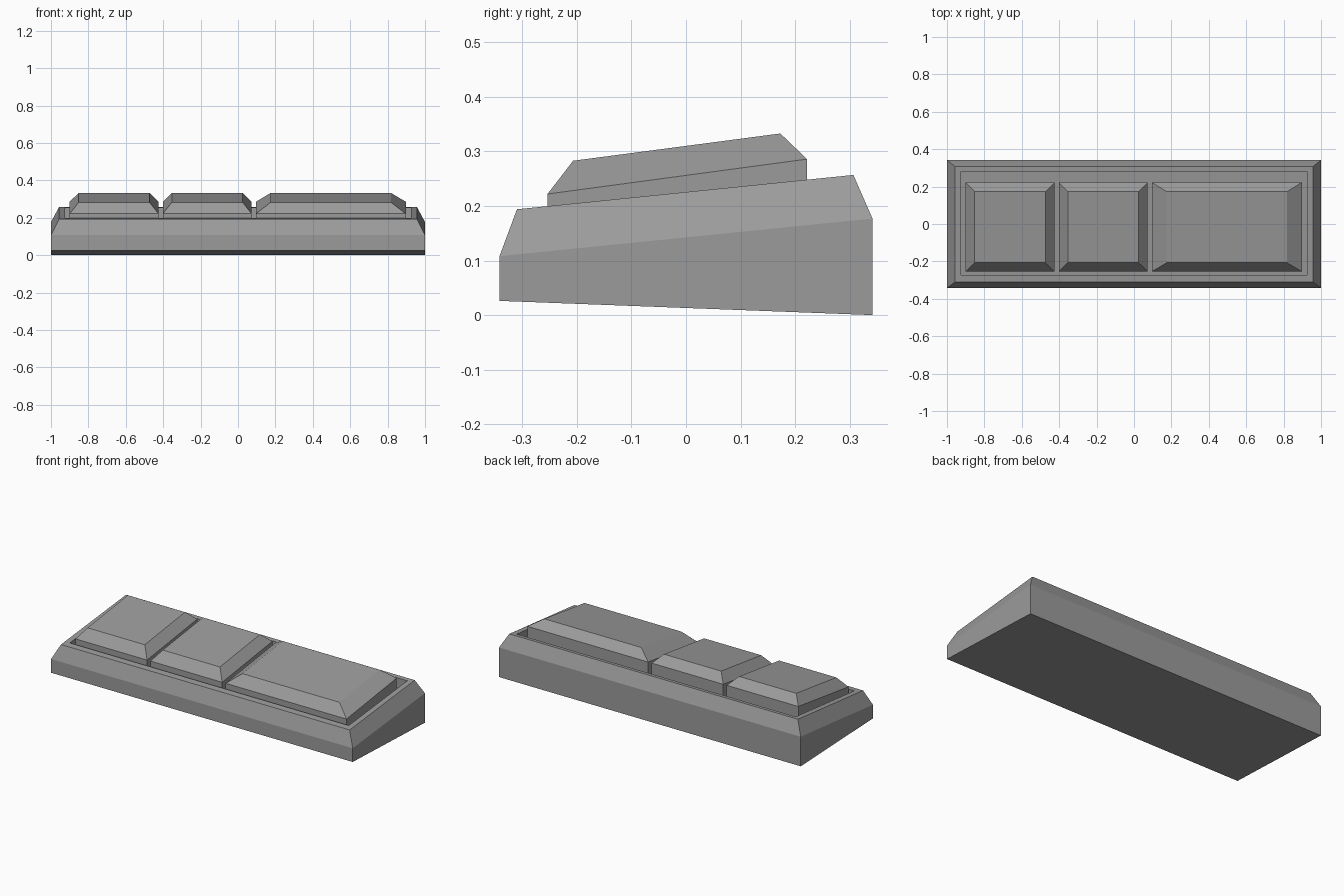
import bpy
import bmesh

old = bpy.data.objects.get("Cube")
if old:
    bpy.data.objects.remove(old, do_unlink=True)

# One flat grey for everything
grey = bpy.data.materials.new("plain grey")
grey.use_nodes = True
colour = (0.33, 0.33, 0.33, 1)
grey.diffuse_color = colour
grey.node_tree.nodes["Principled BSDF"].inputs["Base Color"].default_value = colour


def ring(x0, x1, y0, y1, z0, z1):
    """Rectangle sloping from z0 at the front to z1 at the back."""
    return [(x0, y0, z0), (x1, y0, z0), (x1, y1, z1), (x0, y1, z1)]


def loft(name, rings):
    """Join successive rectangles with walls and cap both ends."""
    bm = bmesh.new()
    loops = [[bm.verts.new(p) for p in r] for r in rings]
    for a, b in zip(loops, loops[1:]):
        for i in range(4):
            j = (i + 1) % 4
            bm.faces.new((a[i], a[j], b[j], b[i]))
    bm.faces.new(loops[0][::-1])
    bm.faces.new(loops[-1])
    mesh = bpy.data.meshes.new(name)
    bm.to_mesh(mesh)
    bm.free()
    mesh.materials.append(grey)
    obj = bpy.data.objects.new(name, mesh)
    bpy.context.collection.objects.link(obj)
    return obj


def deck(y):
    """Height of the sloping top of the base."""
    return 0.194 + (y + 0.31) * 0.102


# Base: sloped block, chamfered shoulders, sunken tray for the keys
depth = 0.06
front, back = -0.272, 0.282
loft("base", [
    ring(-1, 1, -0.342, 0.342, 0.026, 0),
    ring(-1, 1, -0.342, 0.342, 0.108, 0.177),
    ring(-0.957, 0.957, -0.31, 0.307, deck(-0.31), deck(0.307)),
    ring(-0.925, 0.925, front, back, deck(front), deck(back)),
    ring(-0.925, 0.925, front, back, deck(front) - depth, deck(back) - depth),
])

# Keys: upright skirt, then sloping sides up to a flat top
keys = [("left_hand_key", -0.9, -0.425, 0.048),
        ("middle_key", -0.402, 0.073, 0.048),
        ("wide_key", 0.096, 0.897, 0.079)]
for name, x0, x1, inset in keys:
    y0, y1 = -0.254, 0.222
    loft(name, [
        ring(x0, x1, y0, y1, deck(y0) - depth, deck(y1) - depth),
        ring(x0, x1, y0, y1, 0.222, 0.286),
        ring(x0 + inset, x1 - inset, -0.207, 0.173, 0.283, 0.333),
    ])
